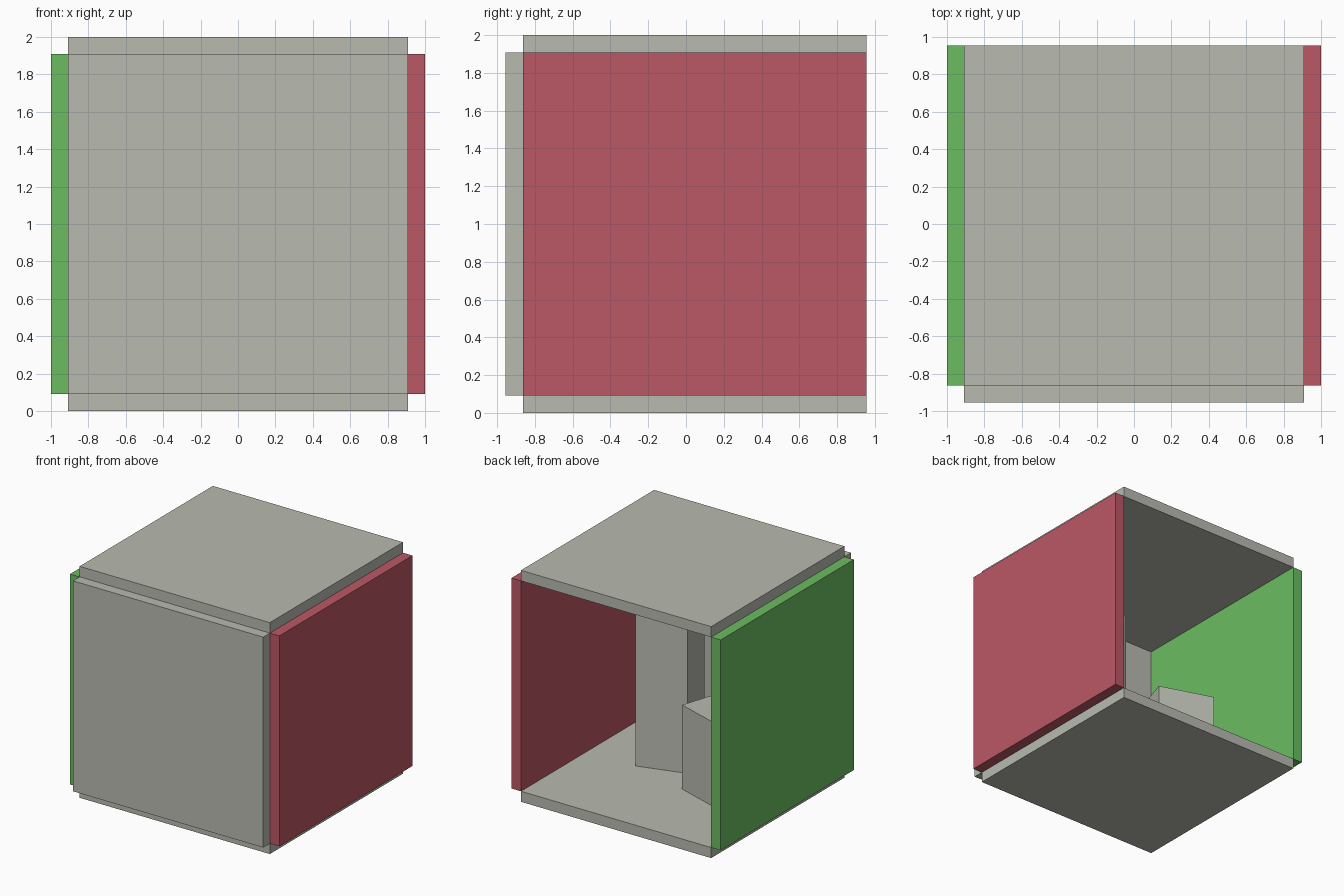
import bpy, math
from mathutils import Matrix, Vector

if "Cube" in bpy.data.objects:
    bpy.data.objects.remove(bpy.data.objects["Cube"])


def material(name, rgb):
    m = bpy.data.materials.new(name)
    m.diffuse_color = (*rgb, 1)
    m.use_nodes = True
    m.node_tree.nodes["Principled BSDF"].inputs["Base Color"].default_value = m.diffuse_color
    return m


STONE = material("pale_stone", (0.48, 0.497, 0.435))
RED = material("wall_red", (0.497, 0.098, 0.133))
GREEN = material("wall_green", (0.15, 0.503, 0.122))

T = 2 / 22          # slab thickness
L = 20 * T          # slab length
CY = T / 2          # room centre in y


def box(name, centre, size, mat, angle=0):
    bpy.ops.mesh.primitive_cube_add(size=1)
    ob = bpy.context.object
    ob.name = name
    ob.data.transform(Matrix.Diagonal((*size, 1)))
    ob.location = centre
    ob.rotation_euler.z = math.radians(angle)
    ob.data.materials.append(mat)
    return ob


# Room slabs, open towards +y
box("floor", (0, CY, T / 2), (L, L, T), STONE)
box("ceiling", (0, CY, 2 - T / 2), (L, L, T), STONE)
box("end_wall", (0, CY - L / 2 - T / 2, 1), (L, T, L), STONE)
box("red_wall", (L / 2 + T / 2, CY, 1), (T, L, L), RED)
box("green_wall", (-L / 2 - T / 2, CY, 1), (T, L, L), GREEN)


# Two turned blocks standing on the floor
def block(name, x, y, width, height, angle):
    box(name, (x, y, T + height / 2), (width, width, height), STONE, angle)


block("tall_block", 0.30, -0.21, 0.43, 16 * T, 16.5)
block("short_block", -0.41, 0.04, 0.49, 8 * T, -18)
